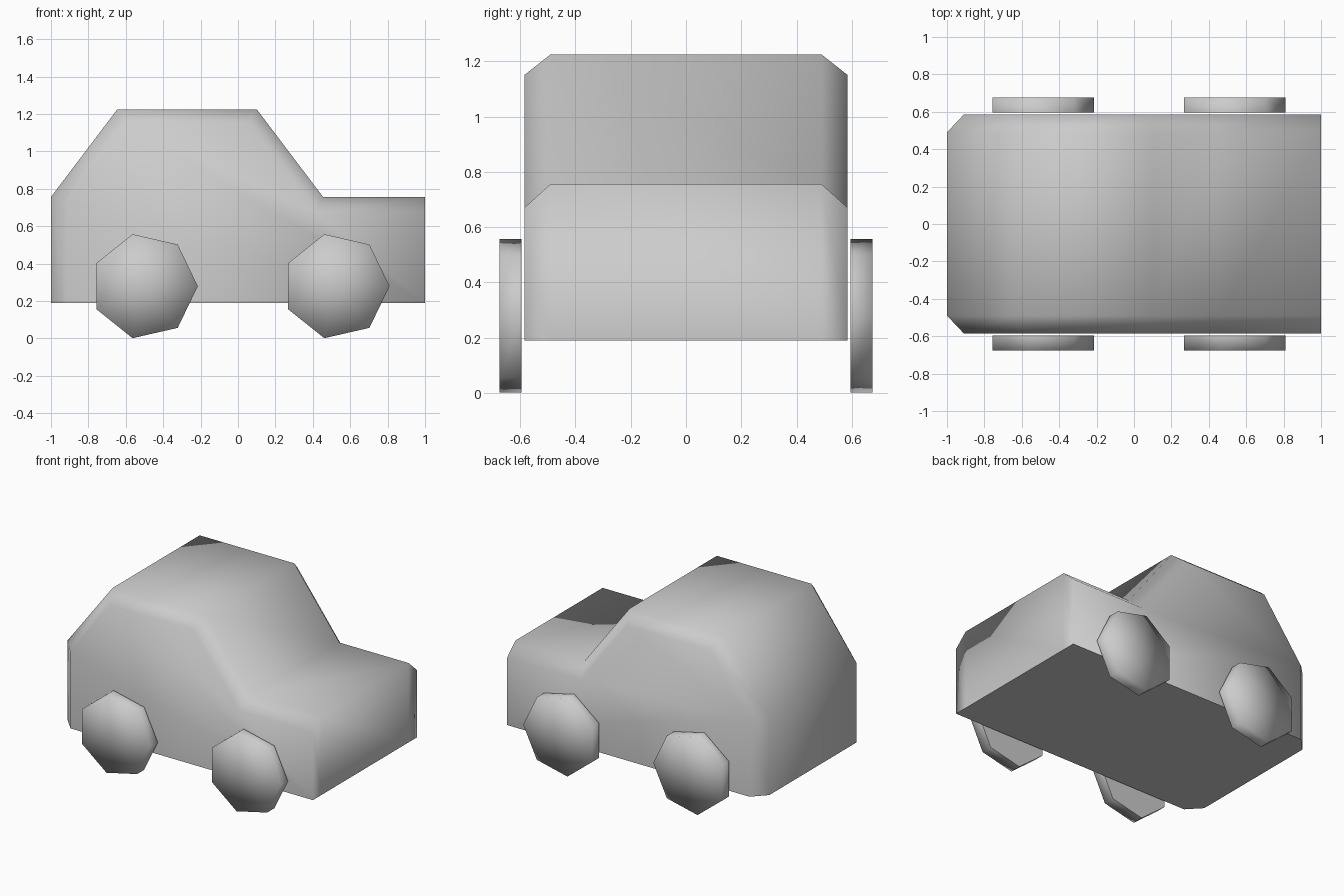
import bpy
import bmesh
import math
from mathutils import Matrix

default = bpy.data.objects.get("Cube")
if default:
    bpy.data.objects.remove(default, do_unlink=True)

grey = bpy.data.materials.new("light grey")
grey.use_nodes = True
colour = (0.6, 0.6, 0.6, 1)
grey.diffuse_color = colour
grey.node_tree.nodes["Principled BSDF"].inputs["Base Color"].default_value = colour


def finish(bm, name, is_flat):
    """Smooth everything except the one flat side, which gets sharp borders."""
    bmesh.ops.recalc_face_normals(bm, faces=bm.faces)
    for face in bm.faces:
        face.smooth = True
    for edge in bm.edges:
        if sum(is_flat(f) for f in edge.link_faces) == 1:
            edge.smooth = False
    mesh = bpy.data.meshes.new(name)
    bm.to_mesh(mesh)
    bm.free()
    mesh.materials.append(grey)
    obj = bpy.data.objects.new(name, mesh)
    bpy.context.collection.objects.link(obj)
    return obj


# Body: side profile lofted across the width, with chamfered flanks
outer = [(-1, 0.19), (-1, 0.756), (-0.645, 1.225), (0.1, 1.225),
         (0.455, 0.756), (1, 0.756), (1, 0.19)]
inner = [(-0.91, 0.19), (-0.91, 0.735), (-0.6, 1.15), (0.057, 1.15),
         (0.42, 0.67), (1, 0.67), (1, 0.19)]
bm = bmesh.new()
rings = [[bm.verts.new((x, y, z)) for x, z in profile]
         for y, profile in ((-0.585, inner), (-0.49, outer),
                            (0.49, outer), (0.585, inner))]
for a, b in zip(rings, rings[1:]):
    for i in range(len(a)):
        j = (i + 1) % len(a)
        bm.faces.new((a[i], a[j], b[j], b[i]))
bm.faces.new(rings[0])
bm.faces.new(rings[-1])
# Merge coplanar strips on the nose and underside
bmesh.ops.dissolve_limit(bm, angle_limit=math.radians(1),
                         verts=bm.verts, edges=bm.edges)
finish(bm, "car_body", lambda f: f.normal.z < -0.9)

# Wheels: seven-sided discs with a flat inner side
for side, side_name in ((-1, "near"), (1, "far")):
    for x, end_name in ((-0.5, "rear"), (0.525, "front")):
        bm = bmesh.new()
        bmesh.ops.create_cone(bm, cap_ends=True, cap_tris=True, segments=7,
                              radius1=0.285, radius2=0.285, depth=0.08)
        # Put one corner towards +x, then stand the disc upright
        corner = max(bm.verts, key=lambda v: v.co.length).co
        turn = Matrix.Rotation(-math.atan2(corner.y, corner.x), 4, "Z")
        place = Matrix.Translation((x, side * 0.635, 0.279))
        upright = Matrix.Rotation(math.pi / 2, 4, "X")
        bmesh.ops.transform(bm, verts=bm.verts, matrix=place @ upright @ turn)
        finish(bm, f"{end_name}_{side_name}_wheel",
               lambda f, s=side: f.normal.y * s < -0.9)
